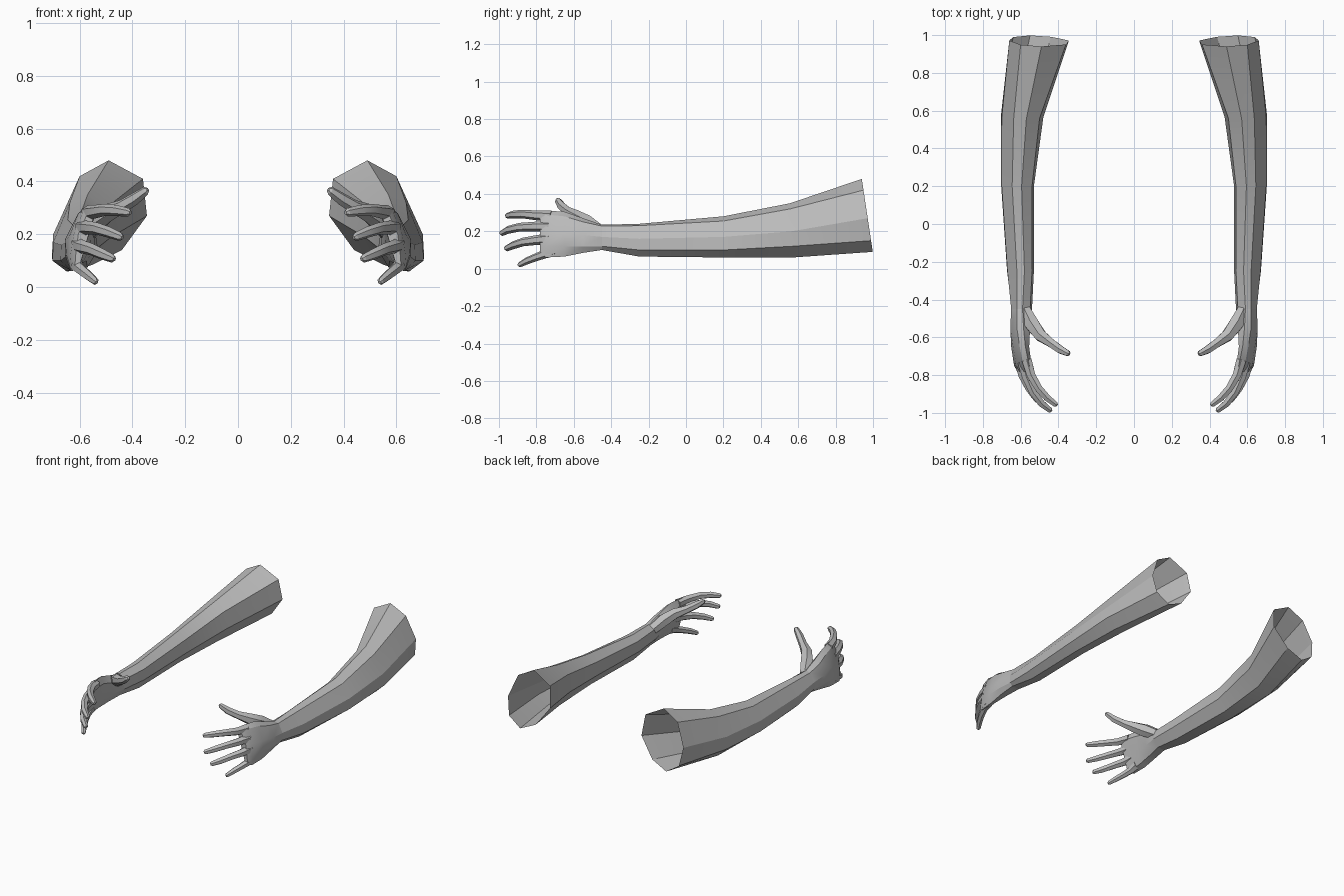
import bpy, bmesh, math
from mathutils import Vector

if "Cube" in bpy.data.objects:
    bpy.data.objects.remove(bpy.data.objects["Cube"])

skin = bpy.data.materials.new("plain grey")
skin.diffuse_color = (0.5, 0.5, 0.5, 1)
skin.use_nodes = True
skin.node_tree.nodes["Principled BSDF"].inputs["Base Color"].default_value = skin.diffuse_color


def loft(name, rings, cap_start=False, cap_end=True):
    """Skin a list of point rings and mirror the result to the other side."""
    bm = bmesh.new()
    loops = [[bm.verts.new(p) for p in ring] for ring in rings]
    n = len(loops[0])
    for a, b in zip(loops, loops[1:]):
        for i in range(n):
            j = (i + 1) % n
            bm.faces.new((a[i], a[j], b[j], b[i]))
    if cap_start:
        bm.faces.new(loops[0])
    if cap_end:
        bm.faces.new(loops[-1])
    bmesh.ops.recalc_face_normals(bm, faces=bm.faces)
    me = bpy.data.meshes.new(name)
    bm.to_mesh(me)
    bm.free()
    me.materials.append(skin)
    ob = bpy.data.objects.new(name, me)
    bpy.context.collection.objects.link(ob)
    bpy.ops.object.select_all(action='DESELECT')
    ob.select_set(True)
    bpy.context.view_layer.objects.active = ob
    bpy.ops.object.shade_smooth_by_angle(angle=math.radians(25))
    ob.modifiers.new("Mirror", 'MIRROR').use_mirror_merge = False
    return ob


def sections(rows):
    """Each row: y, slant of the ring, then eight (x, z) points from the top outwards."""
    return [[(x, y - slant * (z - 0.28), z) for x, z in pts] for y, slant, pts in rows]


def digit(name, path, radii, sides=6):
    """Tapered tube through the path points with a small rounded tip."""
    pts = [Vector(p) for p in path]
    d = (pts[-1] - pts[-2]).normalized()
    pts.append(pts[-1] + d * radii[-1] * 0.6)
    radii = list(radii) + [radii[-1] * 0.5]
    rings = []
    for k, p in enumerate(pts):
        t = (pts[min(k + 1, len(pts) - 1)] - pts[max(k - 1, 0)]).normalized()
        u = t.cross(Vector((0, 0, 1))).normalized()
        v = u.cross(t)
        rings.append([p + (u * math.cos(a) + v * math.sin(a)) * radii[k]
                      for a in (math.tau * (i + 0.5) / sides for i in range(sides))])
    loft(name, rings, cap_start=True)


wrist = (-0.45, 0, [(.59, .235), (.62, .228), (.65, .17), (.647, .12),
                    (.63, .10), (.575, .10), (.54, .15), (.55, .21)])

# Arm, open at the shoulder end
loft("arm", sections([
    (.97, .15, [(.49, .48), (.60, .42), (.66, .27), (.64, .15),
                (.55, .09), (.44, .14), (.345, .27), (.36, .41)]),
    (.56, .05, [(.57, .35), (.637, .32), (.70, .20), (.705, .12),
                (.64, .06), (.55, .085), (.48, .19), (.50, .30)]),
    (.20, 0, [(.595, .28), (.645, .255), (.70, .17), (.703, .10),
              (.65, .06), (.58, .075), (.53, .15), (.54, .235)]),
    (-.25, 0, [(.58, .24), (.62, .23), (.67, .16), (.672, .10),
               (.635, .065), (.57, .075), (.53, .14), (.54, .205)]),
    wrist]), cap_end=False)

# Palm, widening from the wrist to the knuckles
loft("palm", sections([
    wrist,
    (-.55, 0, [(.585, .27), (.62, .25), (.655, .18), (.655, .12),
               (.635, .085), (.59, .09), (.56, .15), (.55, .23)]),
    (-.65, 0, [(.575, .305), (.605, .28), (.64, .19), (.65, .12),
               (.635, .065), (.60, .08), (.58, .15), (.555, .26)]),
    (-.75, 0, [(.555, .31), (.585, .29), (.622, .20), (.635, .12),
               (.63, .06), (.60, .07), (.58, .15), (.542, .27)]),
    (-.78, 0, [(.55, .30), (.57, .28), (.605, .20), (.615, .12),
               (.618, .075), (.60, .08), (.58, .15), (.545, .27)])]))

# Fingers, curling inwards
finger_radii = (.030, .026, .023, .021, .016)
digit("index_finger", [(.568, -.72, .28), (.545, -.80, .285), (.505, -.87, .292),
                       (.46, -.92, .29), (.415, -.955, .283)], finger_radii)
digit("middle_finger", [(.59, -.73, .225), (.57, -.81, .225), (.535, -.89, .222),
                        (.49, -.95, .208), (.445, -.985, .19)], finger_radii)
digit("ring_finger", [(.605, -.73, .16), (.59, -.80, .153), (.555, -.87, .143),
                      (.515, -.925, .125), (.475, -.96, .108)], finger_radii)
digit("little_finger", [(.615, -.70, .095), (.61, -.75, .08), (.59, -.80, .062),
                        (.565, -.85, .042), (.54, -.89, .021)],
      (.028, .024, .021, .019, .014))

# Thumb, reaching inwards and up
digit("thumb", [(.575, -.46, .20), (.54, -.53, .245), (.495, -.59, .28),
                (.44, -.63, .305), (.39, -.665, .335), (.35, -.685, .365)],
      (.035, .043, .036, .026, .024, .017))
